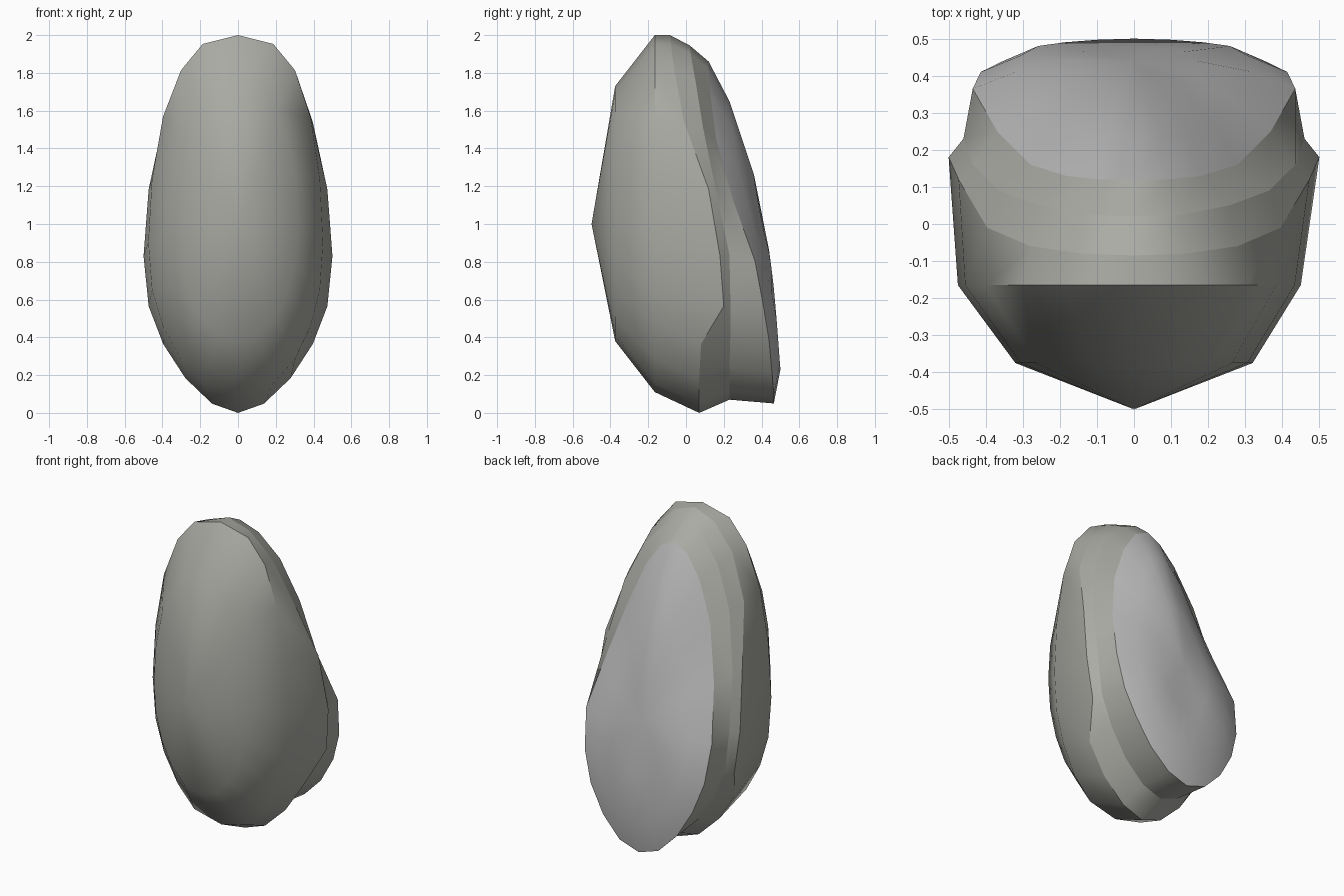
import bpy, bmesh, math

if "Cube" in bpy.data.objects:
    bpy.data.objects.remove(bpy.data.objects["Cube"])

N = 20  # segments around each contour


def contour(bm, half_w, z_low, z_high, sag, ys, power=1.1, taper=0, left=0):
    """Egg-shaped loop facing front; ys = depth from top to bottom."""
    verts = []
    for i in range(N):
        t = 2 * math.pi * i / N
        s, c = math.sin(t), math.cos(t)
        k = min(i, N - i)
        x = math.copysign(abs(s) ** power, s) * half_w * (1 - taper * max(0, c))
        if s < 0:
            x -= left * max(0, -s - .6) / .4
        z = (z_low + z_high) / 2 + (z_high - z_low) / 2 * c - sag * s ** 6
        y = ys[k] if isinstance(ys, list) else ys
        verts.append(bm.verts.new((x, y, z)))
    return verts


def bridge(bm, a, b, mat):
    for i in range(N):
        j = (i + 1) % N
        bm.faces.new((a[i], a[j], b[j], b[i])).material_index = mat


def cap(bm, ring, point, mat):
    v = bm.verts.new(point)
    for i in range(N):
        bm.faces.new((ring[i], ring[(i + 1) % N], v)).material_index = mat


bm = bmesh.new()

# front dome, flange, groove and back plate rim
flange_y = [-.085, -.08, -.06, -.01, .12, .18, .20, .08, .07, .07, .07]
groove_y = [.02, .025, .05, .09, .16, .23, .235, .235, .23, .23, .23]
rim_y = [.12, .12, .13, .16, .25, .365, .41, .44, .455, .465, .465]
plate_y = [.23, .23, .245, .27, .33, .41, .455, .48, .49, .497, .50]
inner_y = [.36, .36, .37, .385, .41, .44, .455, .465, .47, .475, .475]
rings = [
    contour(bm, .32, .38, 1.73, .05, -.375, .9),
    contour(bm, .45, .11, 2.0, .15, -.165, .75, 0, .025),
    contour(bm, .50, 0, 2.0, .17, flange_y),
    contour(bm, .46, .07, 1.945, .17, groove_y),
    contour(bm, .435, .05, 1.86, .15, rim_y, 1, .35),
    contour(bm, .32, .23, 1.65, .12, plate_y, 1, .3),
    contour(bm, .17, .52, 1.26, .04, inner_y, 1, .2),
]
# 0 = dome, 1 = side bands, 2 = plate
for a, b, mat in zip(rings, rings[1:], (0, 0, 1, 1, 2, 2)):
    bridge(bm, a, b, mat)
cap(bm, rings[0], (0, -.5, 1.0), 0)
cap(bm, rings[-1], (0, .44, .86), 2)
bmesh.ops.recalc_face_normals(bm, faces=bm.faces)

# stone body
mesh = bpy.data.meshes.new("stone_shell")
sharp = [(r[i].co.copy(), r[(i + 1) % N].co.copy()) for r in rings[3:5] for i in range(N)]
bm.verts.index_update()
sharp_keys = {frozenset((r[i].index, r[(i + 1) % N].index))
              for r in rings[2:5] for i in range(N)}
bm.to_mesh(mesh)
bm.free()
for name, colour in (("dome_grey", (.40, .40, .37, 1)),
                     ("band_grey", (.41, .41, .38, 1)),
                     ("plate_grey", (.50, .50, .50, 1))):
    m = bpy.data.materials.new(name)
    m.diffuse_color = colour
    m.use_nodes = True
    m.node_tree.nodes["Principled BSDF"].inputs["Base Color"].default_value = m.diffuse_color
    mesh.materials.append(m)
stone = bpy.data.objects.new("stone_shell", mesh)
bpy.context.collection.objects.link(stone)
bpy.context.view_layer.objects.active = stone
stone.select_set(True)
bpy.ops.object.shade_smooth_by_angle(angle=math.radians(40))

# crisp creases along flange, groove and plate rim
for e in mesh.edges:
    if frozenset(e.vertices) in sharp_keys:
        e.use_edge_sharp = True
